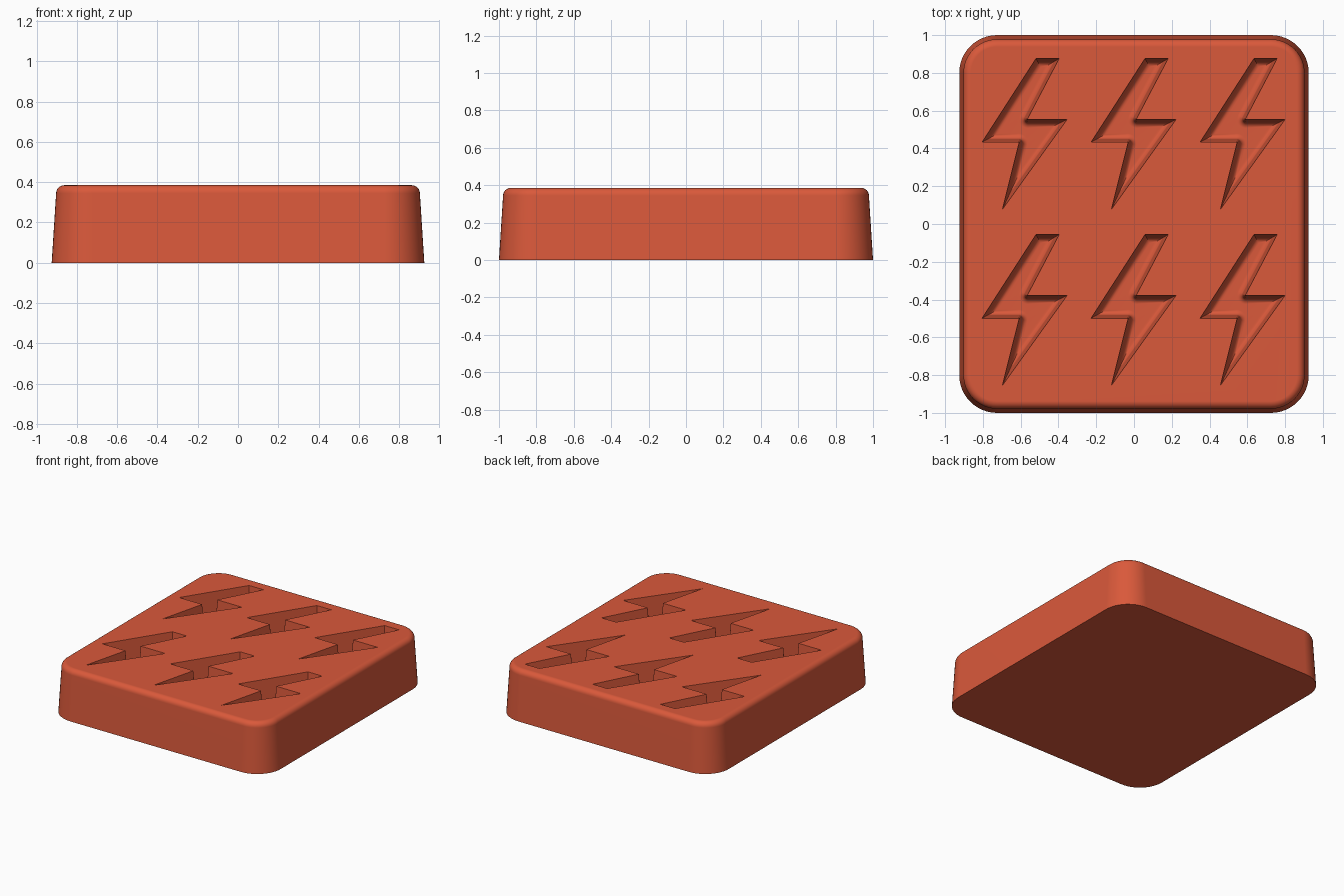
import bpy
import bmesh
from math import sin, cos, pi
from mathutils import Vector

HEIGHT = 0.385
DEPTH = 0.25          # cavity depth
ROUND = 0.03          # fillet at the cavity floor
EDGE = 0.04           # fillet along the top rim

cube = bpy.data.objects.get("Cube")
if cube:
    bpy.data.objects.remove(cube, do_unlink=True)

red = bpy.data.materials.new("terracotta red")
red.use_nodes = True
colour = (0.70, 0.10, 0.043, 1)
red.diffuse_color = colour
red.node_tree.nodes["Principled BSDF"].inputs["Base Color"].default_value = colour


def add_loft(bm, rings):
    """Skin a stack of (outline, z) rings and cap both ends."""
    loops = [[bm.verts.new((x, y, z)) for x, y in pts] for pts, z in rings]
    for a, b in zip(loops, loops[1:]):
        for i in range(len(a)):
            j = (i + 1) % len(a)
            bm.faces.new((a[i], a[j], b[j], b[i]))
    bm.faces.new(loops[0])
    bm.faces.new(loops[-1])


def make_object(name, bm):
    bmesh.ops.recalc_face_normals(bm, faces=bm.faces[:])
    mesh = bpy.data.meshes.new(name)
    bm.to_mesh(mesh)
    bm.free()
    mesh.materials.append(red)
    obj = bpy.data.objects.new(name, mesh)
    bpy.context.collection.objects.link(obj)
    return obj


def rounded_rect(inset, radius=0.2, steps=12):
    pts = []
    for quarter, (sx, sy) in enumerate([(1, 1), (-1, 1), (-1, -1), (1, -1)]):
        for i in range(steps + 1):
            a = (quarter + i / steps) * pi / 2
            pts.append((sx * (0.925 - radius) + (radius - inset) * cos(a),
                        sy * (1 - radius) + (radius - inset) * sin(a)))
    return pts


def inset_outline(points, d, steps=8):
    """Move every side inwards by d, rounding the re-entrant corners."""
    out = []
    for i, p in enumerate(points):
        before = (p - points[i - 1]).normalized()
        after = (points[(i + 1) % len(points)] - p).normalized()
        n1 = Vector((-before.y, before.x))
        n2 = Vector((-after.y, after.x))
        if before.x * after.y - before.y * after.x < 0:
            out += [p + d * n1.slerp(n2, k / steps) for k in range(steps + 1)]
        else:
            out.append(p + d * (n1 + n2) / (1 + n1.dot(n2)))
    return out


# Tapered block with a rounded rim
bm = bmesh.new()
rings = [(rounded_rect(0), 0)]
for i in range(7):
    a = i / 6 * pi / 2
    rings.append((rounded_rect(0.022 + EDGE * (1 - cos(a))),
                  HEIGHT - EDGE * (1 - sin(a))))
add_loft(bm, rings)
tray = make_object("mould_tray", bm)

# Zigzag cavity outline, centred on the middle of its column and row
BOLT = [Vector(p) for p in [
    (0.186, 0.405), (0.059, 0.405), (-0.229, -0.042), (-0.031, -0.042),
    (-0.122, -0.405), (0.229, 0.083), (0.017, 0.083)]]

# (inset, z) profile: drafted wall, then a rounded floor edge
profile = [(0.002, HEIGHT + 0.05), (0.002, HEIGHT)]
for i in range(7):
    a = i / 6 * pi / 2
    profile.append((0.018 + ROUND * (1 - cos(a)),
                    HEIGHT - DEPTH + ROUND * (1 - sin(a))))

# Two rows of three cavities
bm = bmesh.new()
for column in (-1, 0, 1):
    for row in (-1, 1):
        centre = Vector((column * 0.577 - 0.002, 0.007 + row * 0.466))
        add_loft(bm, [([centre + p for p in inset_outline(BOLT, d)], z)
                      for d, z in profile])
cutter = make_object("cavity_cutter", bm)
cutter.hide_render = True

# Sink the cavities into the block
cut = tray.modifiers.new("cavities", "BOOLEAN")
cut.operation = "DIFFERENCE"
cut.solver = "EXACT"
cut.object = cutter
bpy.ops.object.select_all(action="DESELECT")
tray.select_set(True)
bpy.context.view_layer.objects.active = tray
bpy.ops.object.modifier_apply(modifier=cut.name)
bpy.data.objects.remove(cutter, do_unlink=True)

# Smooth rounded surfaces, crisp cavity rims
bpy.ops.object.shade_smooth_by_angle(angle=pi / 6)
weighted = tray.modifiers.new("weighted_normals", "WEIGHTED_NORMAL")
weighted.keep_sharp = True
